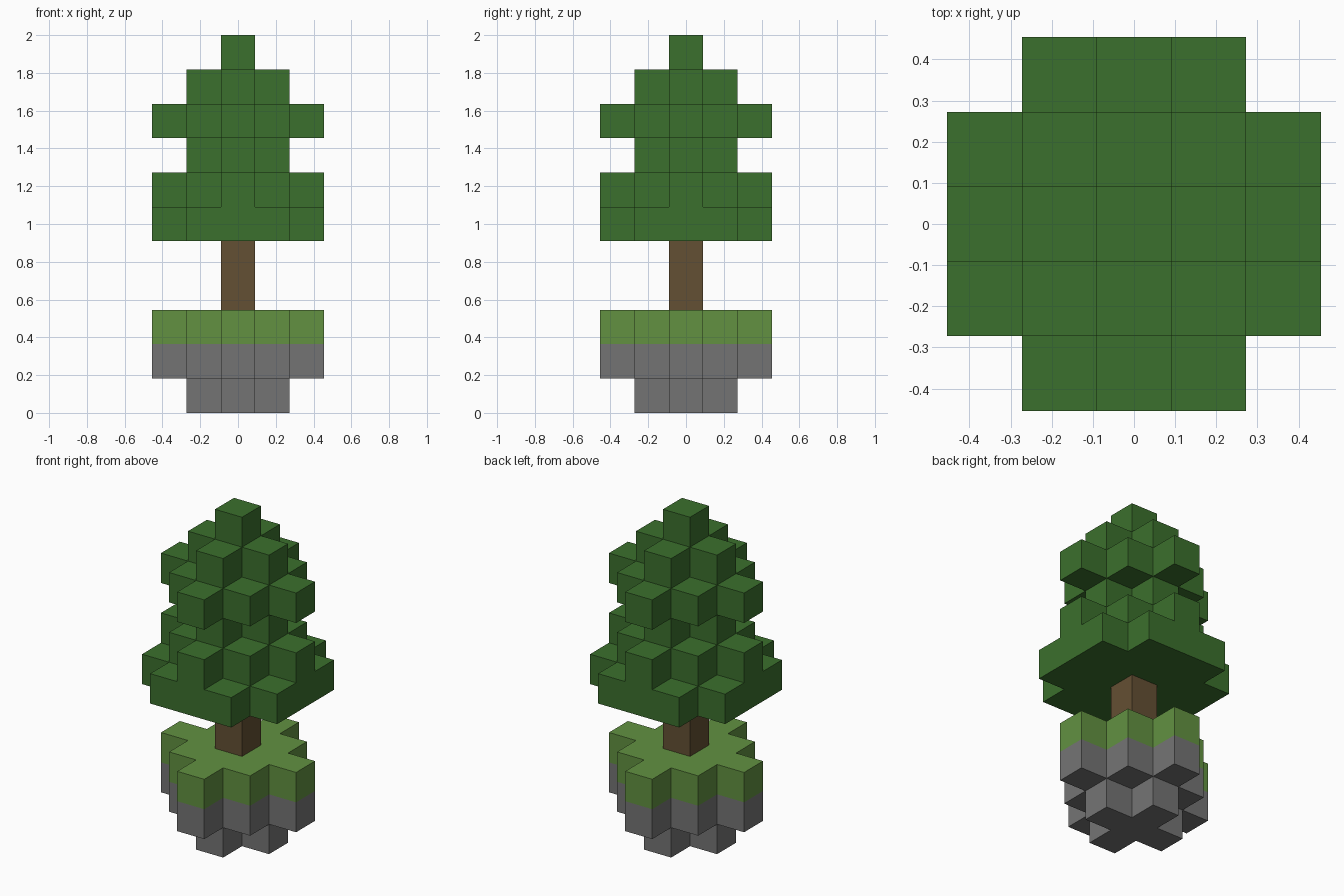
import bpy
import bmesh
from mathutils import Vector

cube = bpy.data.objects.get("Cube")
if cube:
    bpy.data.objects.remove(cube, do_unlink=True)

UNIT = 2 / 11  # the model is eleven blocks tall


def make_material(name, rgb):
    mat = bpy.data.materials.new(name)
    mat.use_nodes = True
    color = (*rgb, 1.0)
    mat.diffuse_color = color
    mat.node_tree.nodes["Principled BSDF"].inputs["Base Color"].default_value = color
    return mat


# Horizontal layer shapes, as rules on the block distance from the centre
def diamond(radius):
    return lambda x, y: abs(x) + abs(y) <= radius


def clipped_square(x, y):
    return abs(x) + abs(y) <= 3


def layer_cells(shape, level):
    span = range(-2, 3)
    return {(x, y, level) for x in span for y in span if shape(x, y)}


post, plus, wide = diamond(0), diamond(1), diamond(2)

# Part name: material, first level, layer shapes from bottom to top
PARTS = {
    "stone_base": (make_material("stone grey", (0.175, 0.175, 0.175)), 0, [plus, wide]),
    "grass_top": (make_material("grass green", (0.122, 0.283, 0.053)), 2, [wide]),
    "trunk": (make_material("bark brown", (0.127, 0.080, 0.033)), 3, [post, post]),
    "foliage": (make_material("leaf green", (0.044, 0.162, 0.026)), 5,
                [clipped_square, wide, plus, wide, plus, post]),
}

part_cells = {
    name: set().union(*(layer_cells(s, first + i) for i, s in enumerate(shapes)))
    for name, (mat, first, shapes) in PARTS.items()
}
occupied = set().union(*part_cells.values())

AXES = [Vector((1, 0, 0)), Vector((0, 1, 0)), Vector((0, 0, 1))]


def build_part(name, cells, mat):
    """Skin the blocks of one part, leaving out faces hidden between blocks."""
    bm = bmesh.new()
    for cell in sorted(cells):
        centre = Vector(cell) + Vector((0, 0, 0.5))
        for i in range(3):
            for sign in (1, -1):
                out = AXES[i] * sign
                if tuple(int(c) for c in Vector(cell) + out) in occupied:
                    continue
                a = AXES[(i + 1) % 3] * sign
                b = AXES[(i + 2) % 3]
                corners = (-a - b, a - b, a + b, b - a)
                bm.faces.new([bm.verts.new((centre + (out + c) / 2) * UNIT) for c in corners])
    bmesh.ops.remove_doubles(bm, verts=bm.verts, dist=UNIT / 100)
    mesh = bpy.data.meshes.new(name)
    bm.to_mesh(mesh)
    bm.free()
    mesh.materials.append(mat)
    obj = bpy.data.objects.new(name, mesh)
    bpy.context.collection.objects.link(obj)


for name, (mat, first, shapes) in PARTS.items():
    build_part(name, part_cells[name], mat)
